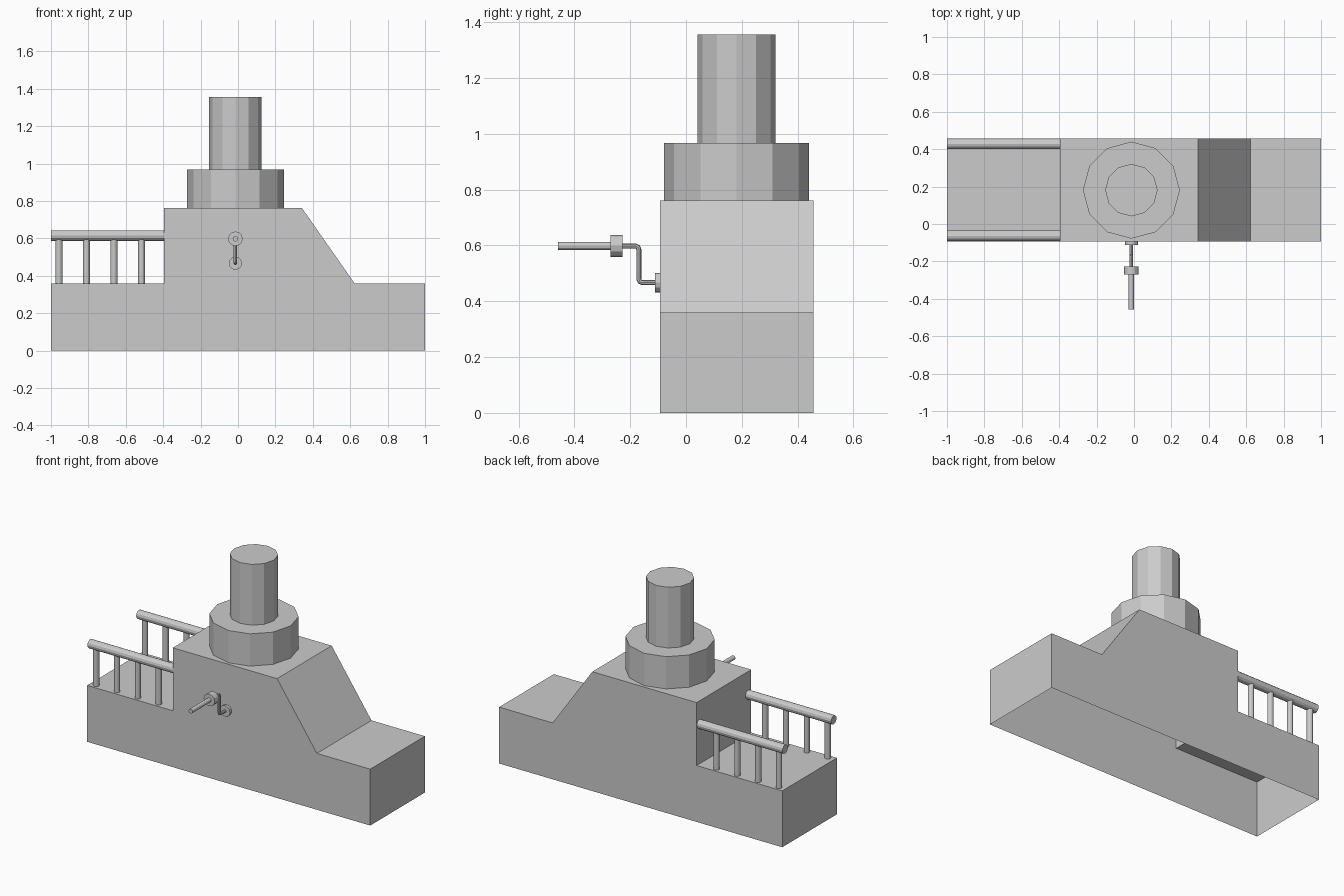
import bpy, bmesh
from math import pi
from mathutils import Matrix, Vector

cube = bpy.data.objects.get("Cube")
if cube:
    bpy.data.objects.remove(cube, do_unlink=True)

# Single grey material
GREY = (0.6, 0.6, 0.6, 1)
mat = bpy.data.materials.new("plain grey")
mat.use_nodes = True
mat.diffuse_color = GREY
mat.node_tree.nodes["Principled BSDF"].inputs["Base Color"].default_value = GREY


def add_object(name, data):
    data.materials.append(mat)
    ob = bpy.data.objects.new(name, data)
    bpy.context.collection.objects.link(ob)
    return ob


def rod(name, start, end, radius, sides=12):
    """Capped, faceted cylinder between two points."""
    a, b = Vector(start), Vector(end)
    axis = b - a
    turn = {0: Matrix.Rotation(pi / 2, 4, 'Y'), 1: Matrix.Rotation(pi / 2, 4, 'X'),
            2: Matrix.Identity(4)}[max(range(3), key=lambda i: abs(axis[i]))]
    bm = bmesh.new()
    bmesh.ops.create_cone(bm, cap_ends=True, segments=sides, radius1=radius,
                          radius2=radius, depth=axis.length,
                          matrix=Matrix.Translation((a + b) / 2) @ turn)
    me = bpy.data.meshes.new(name)
    bm.to_mesh(me)
    bm.free()
    return add_object(name, me)


# Body: side profile extruded across the width, open underneath
FRONT, BACK, DECK, ROOF, STEP = -0.094, 0.457, 0.36, 0.762, -0.395
profile = [(-1, 0), (1, 0), (1, DECK), (0.623, DECK), (0.342, ROOF),
           (STEP, ROOF), (STEP, DECK), (-1, DECK)]
bm = bmesh.new()
near = [bm.verts.new((x, FRONT, z)) for x, z in profile]
far = [bm.verts.new((x, BACK, z)) for x, z in profile]
bm.faces.new(near)
bm.faces.new(far[::-1])
for i in range(1, len(profile)):
    j = (i + 1) % len(profile)
    bm.faces.new((near[j], near[i], far[i], far[j]))
me = bpy.data.meshes.new("body_shell")
bm.to_mesh(me)
bm.free()
add_object("body_shell", me)

# Turret and chimney
CX, CY = -0.014, 0.181
rod("turret_base", (CX, CY, ROOF), (CX, CY, 0.968), 0.259)
rod("chimney", (CX, CY, 0.968), (CX, CY, 1.356), 0.14)

# Handrails with posts along both deck edges
RAIL_Z, RAIL_R = 0.615, 0.028
for side, y in (("front", FRONT + 0.031), ("back", BACK - 0.029)):
    rod(side + "_handrail", (-1, y, RAIL_Z), (STEP, y, RAIL_Z), RAIL_R)
    for i in range(4):
        x = -0.957 + i * 0.147
        rod(f"{side}_rail_post_{i + 1}", (x, y, DECK), (x, y, RAIL_Z), 0.018)

# Crank: wall flange, bent arm, collar and grip
LOW, HIGH, ARM_Y, BEND = 0.467, 0.598, -0.169, 0.012
rod("crank_flange", (CX, FRONT, LOW), (CX, -0.111, LOW), 0.035)
rod("crank_collar", (CX, -0.228, HIGH), (CX, -0.271, HIGH), 0.039)
rod("crank_grip", (CX, -0.271, HIGH), (CX, -0.458, HIGH), 0.0145)

path = [(-0.105, LOW), (ARM_Y + BEND, LOW), (ARM_Y + BEND * 0.3, LOW + BEND * 0.3),
        (ARM_Y, LOW + BEND), (ARM_Y, HIGH - BEND),
        (ARM_Y - BEND * 0.3, HIGH - BEND * 0.3), (ARM_Y - BEND, HIGH), (-0.235, HIGH)]
curve = bpy.data.curves.new("crank_arm", 'CURVE')
curve.dimensions = '3D'
curve.bevel_depth = 0.009
curve.bevel_resolution = 2
curve.use_fill_caps = True
spline = curve.splines.new('POLY')
spline.points.add(len(path) - 1)
spline.use_smooth = False
for point, (y, z) in zip(spline.points, path):
    point.co = (CX, y, z, 1)
arm = add_object("crank_arm", curve)
bpy.ops.object.select_all(action='DESELECT')
arm.select_set(True)
bpy.context.view_layer.objects.active = arm
bpy.ops.object.convert(target='MESH')
